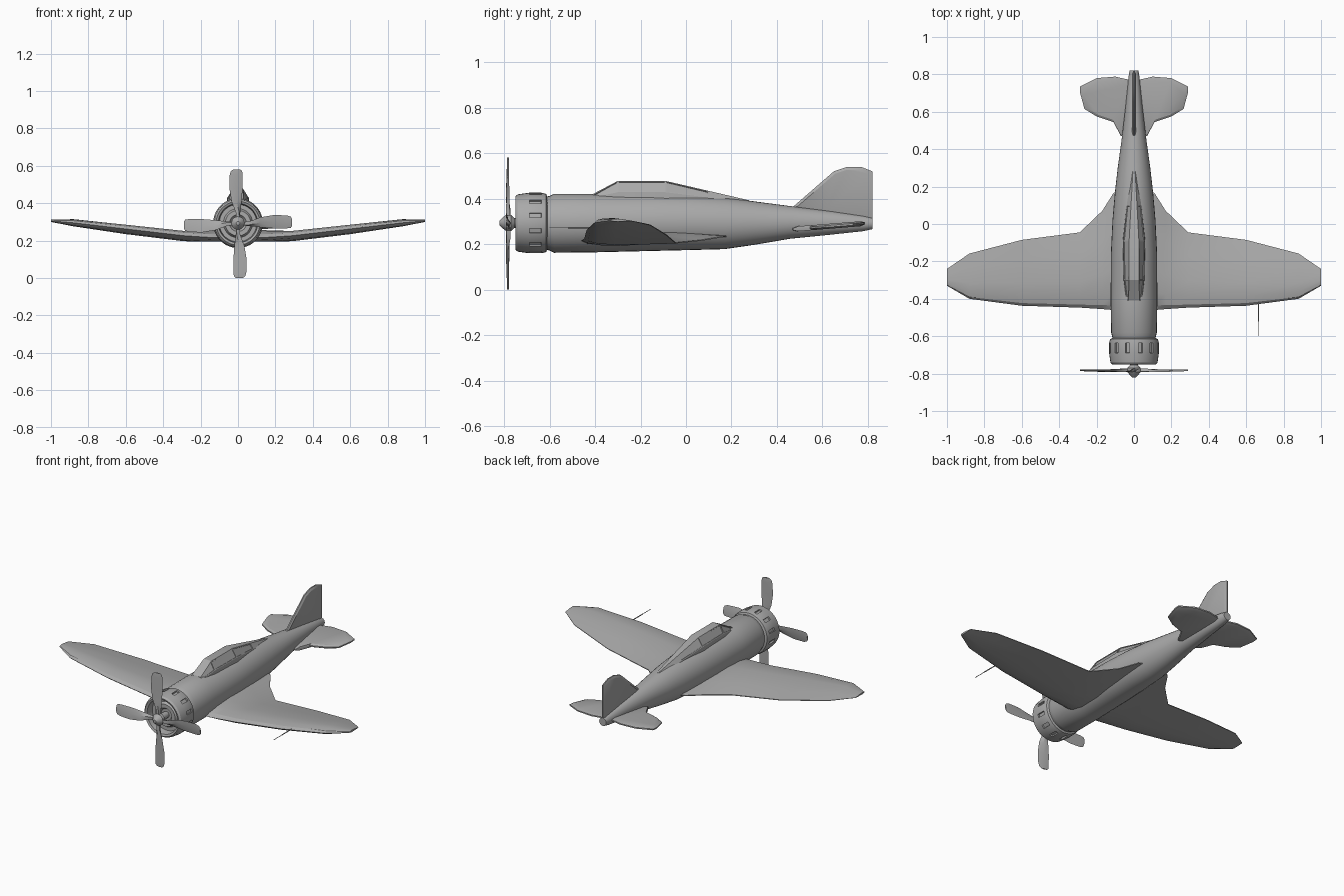
import bpy, bmesh
from math import sin, cos, pi, radians, atan2, degrees
from mathutils import Matrix, Vector

old = bpy.data.objects.get("Cube")
if old:
    bpy.data.objects.remove(old, do_unlink=True)

grey = bpy.data.materials.new("plain_grey")
grey.use_nodes = True
grey.diffuse_color = (0.4, 0.4, 0.4, 1)
grey.node_tree.nodes["Principled BSDF"].inputs["Base Color"].default_value = (0.4, 0.4, 0.4, 1)

AXIS_Z = 0.293  # height of the engine axis


def finish(name, bm, angle=30):
    """Turn a bmesh into a named, shaded object."""
    bmesh.ops.remove_doubles(bm, verts=bm.verts, dist=0.0001)
    bmesh.ops.recalc_face_normals(bm, faces=bm.faces)
    mesh = bpy.data.meshes.new(name)
    bm.to_mesh(mesh)
    bm.free()
    mesh.materials.append(grey)
    obj = bpy.data.objects.new(name, mesh)
    bpy.context.collection.objects.link(obj)
    bpy.ops.object.select_all(action='DESELECT')
    obj.select_set(True)
    bpy.context.view_layer.objects.active = obj
    bpy.ops.object.shade_smooth_by_angle(angle=radians(angle))
    return obj


def loft(rings, caps=True):
    """Skin a row of closed rings with equal point counts."""
    bm = bmesh.new()
    rows = [[bm.verts.new(p) for p in ring] for ring in rings]
    n = len(rows[0])
    for a, b in zip(rows, rows[1:]):
        for i in range(n):
            j = (i + 1) % n
            bm.faces.new((a[i], a[j], b[j], b[i]))
    if caps:
        bm.faces.new(rows[0])
        bm.faces.new(rows[-1])
    return bm


def ellipse(y, rx, bottom, top, n=32):
    mid, rz = (top + bottom) / 2, (top - bottom) / 2
    return [(rx * cos(2 * pi * i / n), y, mid + rz * sin(2 * pi * i / n)) for i in range(n)]


def lathe(profile, n, caps=False):
    """Spin (y, radius) pairs round the engine axis."""
    return loft([ellipse(y, r, AXIS_Z - r, AXIS_Z + r, n) for y, r in profile], caps)


def slab(name, outline, thick, axis):
    """Flat plate from an outline, with a thinner bevelled rim."""
    off = Vector(axis) * thick
    mid = sum((Vector(p) for p in outline), Vector()) / len(outline)
    rings = []
    for scale, side in ((0.86, 1), (1, 0.35), (1, -0.35), (0.86, -1)):
        rings.append([mid + (Vector(p) - mid) * scale + off * side for p in outline])
    return finish(name, loft(rings), 25)


# Fuselage: y, half width, bottom, top
body = [(-0.63, 0.11, 0.18, 0.405), (-0.60, 0.117, 0.172, 0.412), (-0.58, 0.122, 0.162, 0.421),
        (-0.40, 0.125, 0.164, 0.421), (-0.15, 0.123, 0.17, 0.42), (0.02, 0.115, 0.174, 0.415),
        (0.17, 0.102, 0.178, 0.405), (0.30, 0.087, 0.197, 0.388), (0.46, 0.065, 0.224, 0.367),
        (0.64, 0.044, 0.242, 0.345), (0.78, 0.03, 0.257, 0.325), (0.82, 0.024, 0.266, 0.315)]
finish("fuselage", loft([ellipse(*s) for s in body]), 35)

# Cowling with recessed vents round the rear half
bm = lathe([(-0.60, 0.09), (-0.615, 0.128), (-0.635, 0.133), (-0.69, 0.133), (-0.74, 0.126),
            (-0.75, 0.117), (-0.745, 0.105), (-0.70, 0.1), (-0.70, 0.078), (-0.718, 0.068),
            (-0.718, 0.045), (-0.705, 0.035), (-0.705, 0.001)], 36)
bmesh.ops.recalc_face_normals(bm, faces=bm.faces)
vents = []
for f in bm.faces:
    c = f.calc_center_median()
    turn = degrees(atan2(c.z - AXIS_Z, c.x)) % 30
    if -0.68 < c.y < -0.64 and abs(turn - 15) < 2:
        vents.append(f)
bmesh.ops.inset_individual(bm, faces=vents, thickness=0.002, depth=0.0)
bmesh.ops.inset_individual(bm, faces=vents, thickness=0.0005, depth=-0.01)
finish("cowling", bm)

# Spinner
finish("spinner", lathe([(-0.82, 0.01), (-0.81, 0.021), (-0.79, 0.036), (-0.77, 0.036),
                         (-0.755, 0.022), (-0.70, 0.02)], 12, True))

# Propeller blades: radius, left edge, right edge, twist in degrees
blade = [(0.015, -0.011, 0.011, 45), (0.06, -0.014, 0.014, 30), (0.12, -0.036, 0.02, 16),
         (0.19, -0.047, 0.025, 10), (0.26, -0.045, 0.025, 7), (0.282, -0.038, 0.022, 7),
         (0.29, -0.025, 0.012, 7)]
for k in range(4):
    rings = []
    for r, left, right, twist in blade:
        mid, half = (left + right) / 2, (right - left) / 2
        t = 0.012 if r < 0.1 else 0.004
        section = [(left, 0), (mid, -t), (right, 0), (mid, t)]
        spin = Matrix.Rotation(radians(twist), 3, 'Z')
        ring = [spin @ Vector((x, y, 0)) + Vector((0, 0, r)) for x, y in section]
        turn = Matrix.Rotation(-k * pi / 2, 3, 'Y')
        rings.append([turn @ p + Vector((0, -0.782, 0.29)) for p in ring])
    finish("propeller_blade_%d" % (k + 1), loft(rings), 40)

# Wing: x, leading y, trailing y, leading z, trailing z, thickness
half_wing = [(0.06, -0.46, 0.19, 0.215, 0.237, 0.065), (0.11, -0.46, 0.165, 0.215, 0.233, 0.062),
             (0.17, -0.455, 0.07, 0.218, 0.217, 0.06), (0.29, -0.447, -0.045, 0.226, 0.205, 0.055),
             (0.60, -0.437, -0.085, 0.262, 0.24, 0.05), (0.88, -0.40, -0.158, 0.295, 0.285, 0.038),
             (1.0, -0.33, -0.24, 0.305, 0.303, 0.012)]
foil = [(0, 0), (0.04, 0.3), (0.15, 0.52), (0.35, 0.6), (0.7, 0.35), (1, 0.04),
        (1, -0.04), (0.7, -0.22), (0.35, -0.4), (0.15, -0.38), (0.04, -0.22)]


def wing_ring(side, x, y0, y1, z0, z1, thick):
    return [(side * x, y0 + (y1 - y0) * t, z0 + (z1 - z0) * t + h * thick) for t, h in foil]


rings = [wing_ring(-1, *s) for s in reversed(half_wing)] + [wing_ring(1, *s) for s in half_wing]
finish("wing", loft(rings), 25)

# Canopy: y, half width at base, half width at roof, base z, roof z
canopy = [(-0.41, 0.042, 0.03, 0.395, 0.42), (-0.30, 0.056, 0.026, 0.395, 0.478),
          (-0.09, 0.06, 0.026, 0.395, 0.478), (0.10, 0.04, 0.016, 0.385, 0.434),
          (0.28, 0.014, 0.006, 0.375, 0.392)]
rings = []
for y, base, roof, z0, z1 in canopy:
    zm = z0 + (z1 - z0) * 0.4
    right = [(base, y, z0), (base * 0.97, y, zm), (roof, y, z1)]
    rings.append(right + [(-x, y, z) for x, y, z in reversed(right)])
bm = loft(rings)
bmesh.ops.recalc_face_normals(bm, faces=bm.faces)
bm.normal_update()
panes = [f for f in bm.faces if f.calc_center_median().z > 0.425
         and -0.4 < f.calc_center_median().y < 0.1 and abs(f.normal.x) > 0.3]
bmesh.ops.inset_individual(bm, faces=panes, thickness=0.007, depth=0.0)
bmesh.ops.inset_individual(bm, faces=panes, thickness=0.001, depth=-0.004)
finish("canopy", bm, 20)

# Fin
fin = [(0.46, 0.355), (0.65, 0.52), (0.71, 0.54), (0.77, 0.54), (0.82, 0.52), (0.82, 0.30), (0.6, 0.33)]
slab("fin", [(0, y, z) for y, z in fin], 0.01, (1, 0, 0))

# Tailplanes, rising slightly toward the rear
tail = [(0.0, 0.46), (0.07, 0.47), (0.11, 0.545), (0.2, 0.575), (0.265, 0.615), (0.288, 0.70),
        (0.288, 0.735), (0.2, 0.78), (0.1, 0.788), (0.0, 0.765)]
for name, side in (("left_tailplane", 1), ("right_tailplane", -1)):
    slab(name, [(side * x, y, 0.265 + (y - 0.46) * 0.08) for x, y in tail], 0.011, (0, 0, 1))

# Air speed probe on the left wing
bm = bmesh.new()
for length, y, z, radius in ((0.1, -0.47, 0.272, 0.003), (0.09, -0.555, 0.272, 0.0018)):
    place = Matrix.Translation((0.665, y, z)) @ Matrix.Rotation(pi / 2, 4, 'X')
    bmesh.ops.create_cone(bm, cap_ends=True, segments=8, radius1=radius, radius2=radius,
                          depth=length, matrix=place)
finish("air_speed_probe", bm)
